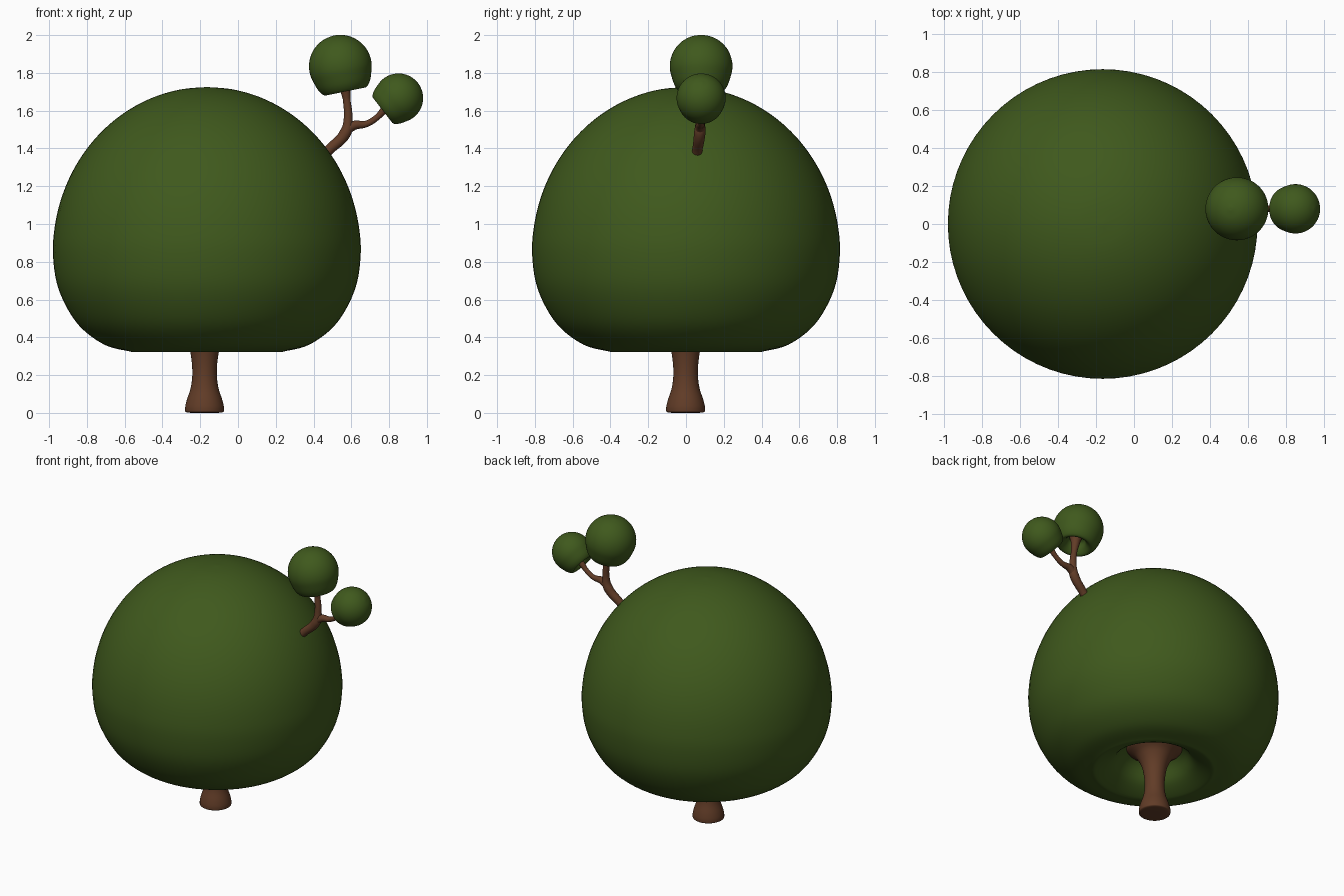
import bpy, math
from mathutils import Vector

if "Cube" in bpy.data.objects:
    bpy.data.objects.remove(bpy.data.objects["Cube"])


def material(name, rgb):
    m = bpy.data.materials.new(name)
    m.diffuse_color = (*rgb, 1)
    m.use_nodes = True
    m.node_tree.nodes["Principled BSDF"].inputs["Base Color"].default_value = m.diffuse_color
    return m


LEAF = material("leaf_green", (0.05, 0.10, 0.012))
BARK = material("bark_brown", (0.12, 0.045, 0.02))


def smooth_profile(pts, steps=5):
    """Catmull-Rom curve through (radius, height) points."""
    p = [Vector(q) for q in pts]
    p = [p[0]] + p + [p[-1]]
    out = []
    for a, b, c, d in zip(p, p[1:], p[2:], p[3:]):
        for i in range(steps):
            t = i / steps
            out.append(0.5 * (2 * b + (c - a) * t + (2 * a - 5 * b + 4 * c - d) * t * t
                              + (3 * b - a - 3 * c + d) * t ** 3))
    return out + [p[-1]]


def lathe(name, pts, mat, loc, scale=1, axis=(0, 0, 1), seg=72):
    """Revolve a profile, listed from bottom centre to top centre."""
    prof = smooth_profile(pts)[1:-1]
    verts = [(0, 0, pts[0][1])]
    for r, z in prof:
        for k in range(seg):
            a = 2 * math.pi * k / seg
            verts.append((r * math.cos(a), r * math.sin(a), z))
    verts.append((0, 0, pts[-1][1]))
    top, last = len(verts) - 1, len(verts) - 1 - seg
    faces = []
    for k in range(seg):
        n = (k + 1) % seg
        faces.append((0, 1 + n, 1 + k))
        faces.append((top, last + k, last + n))
        for j in range(len(prof) - 1):
            s = 1 + j * seg
            faces.append((s + k, s + n, s + seg + n, s + seg + k))
    me = bpy.data.meshes.new(name)
    me.from_pydata(verts, [], faces)
    me.shade_smooth()
    me.materials.append(mat)
    ob = bpy.data.objects.new(name, me)
    bpy.context.collection.objects.link(ob)
    ob.location = loc
    ob.scale = (scale,) * 3
    ob.rotation_euler = Vector(axis).to_track_quat('Z', 'Y').to_euler()
    return ob


def limb(name, pts):
    """Tapered tube through (x, y, z, radius) points."""
    cu = bpy.data.curves.new(name, 'CURVE')
    cu.dimensions = '3D'
    cu.bevel_depth = 1
    cu.bevel_resolution = 6
    cu.use_fill_caps = True
    sp = cu.splines.new('BEZIER')
    sp.resolution_u = 10
    sp.bezier_points.add(len(pts) - 1)
    for bp, (x, y, z, r) in zip(sp.bezier_points, pts):
        bp.co = (x, y, z)
        bp.radius = r
        bp.handle_left_type = bp.handle_right_type = 'AUTO'
    cu.materials.append(BARK)
    bpy.context.collection.objects.link(bpy.data.objects.new(name, cu))


# Large crown: hollow underside, rounded skirt, elliptical dome
dome = [(0.815 * math.cos(t), 0.85 + 0.875 * math.sin(t))
        for t in (i * math.pi / 20 for i in range(10))]
lathe("crown", [(0, 0.53), (0.12, 0.52), (0.2, 0.47), (0.27, 0.38), (0.37, 0.326),
                (0.42, 0.328), (0.54, 0.36), (0.66, 0.445), (0.74, 0.555), (0.795, 0.69)]
      + dome + [(0, 1.725)], LEAF, (-0.165, 0, 0))

# Trunk: flared foot, waist, and spread under the crown
lathe("trunk", [(0, 0.0), (0.09, 0.002), (0.103, 0.02), (0.095, 0.065), (0.074, 0.13),
                (0.065, 0.2), (0.069, 0.28), (0.085, 0.36), (0.12, 0.43), (0.18, 0.5), (0, 0.54)],
      BARK, (-0.177, -0.002, 0))

# Two small leaf balls, hollowed where the twigs enter
ball = [(0, -0.35), (0.3, -0.42), (0.42, -0.65), (0.57, -0.8), (0.7, -0.8), (0.84, -0.62)]
ball += [(math.cos(t), math.sin(t)) for t in (math.radians(d) for d in range(-20, 90, 15))]
ball += [(0, 1)]
lathe("upper_leaf_ball", ball, LEAF, (0.542, 0.08, 1.835), 0.166, (-0.2, 0, 0.98), 48)
lathe("outer_leaf_ball", ball, LEAF, (0.85, 0.08, 1.667), 0.13, (0.79, 0, 0.61), 48)

# Forked branch
limb("main_branch", [(0.34, 0.04, 1.24, 0.03), (0.48, 0.06, 1.39, 0.027),
                     (0.57, 0.073, 1.485, 0.031), (0.583, 0.076, 1.56, 0.023),
                     (0.575, 0.08, 1.66, 0.02), (0.565, 0.08, 1.73, 0.03),
                     (0.56, 0.08, 1.79, 0.05)])
limb("side_twig", [(0.555, 0.072, 1.475, 0.026), (0.61, 0.076, 1.52, 0.025),
                   (0.68, 0.08, 1.53, 0.017), (0.74, 0.08, 1.568, 0.016),
                   (0.775, 0.08, 1.605, 0.02), (0.82, 0.08, 1.645, 0.038)])
